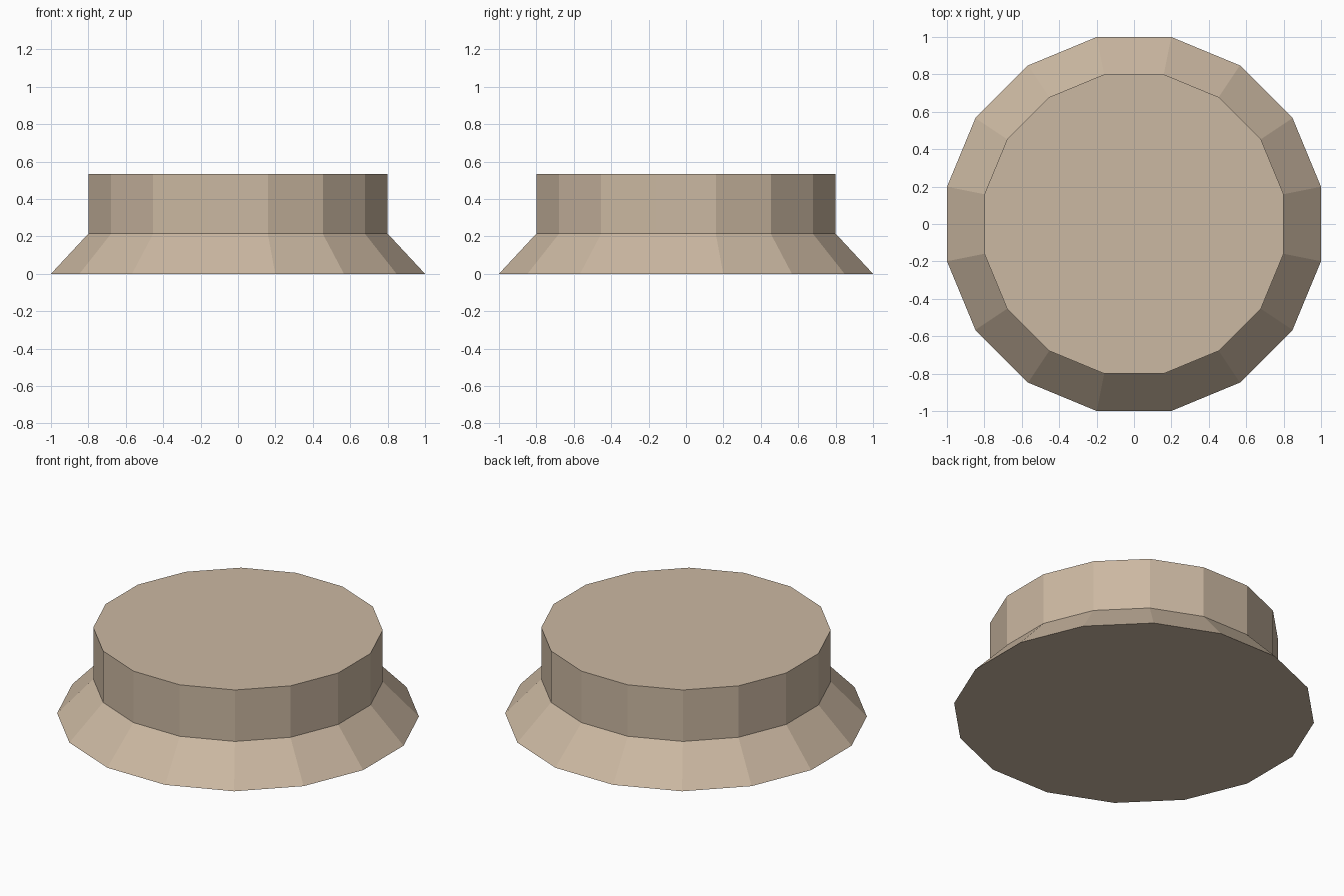
import bpy, bmesh, math

if "Cube" in bpy.data.objects:
    bpy.data.objects.remove(bpy.data.objects["Cube"])

SIDES = 16
# (distance from axis to flat side, height), bottom to top
PROFILE = [(1.0, 0.0), (0.8, 0.215), (0.8, 0.535)]

bm = bmesh.new()

# Rings of the flared foot and upright drum, turned so flats face the axes
rings = []
for apothem, z in PROFILE:
    r = apothem / math.cos(math.pi / SIDES)
    angles = [(i + 0.5) * 2 * math.pi / SIDES for i in range(SIDES)]
    rings.append([bm.verts.new((r * math.cos(a), r * math.sin(a), z)) for a in angles])

# Side walls
for low, high in zip(rings, rings[1:]):
    for i in range(SIDES):
        j = (i + 1) % SIDES
        bm.faces.new((low[i], low[j], high[j], high[i]))

# Closed bottom and top
bm.faces.new(rings[0][::-1])
bm.faces.new(rings[-1])

mesh = bpy.data.meshes.new("flared_round_base")
bm.to_mesh(mesh)
bm.free()
base = bpy.data.objects.new("flared_round_base", mesh)
bpy.context.collection.objects.link(base)

# Tan stone colour
tan = bpy.data.materials.new("tan_stone")
tan.diffuse_color = (0.60, 0.48, 0.36, 1.0)
tan.use_nodes = True
tan.node_tree.nodes["Principled BSDF"].inputs["Base Color"].default_value = tan.diffuse_color
mesh.materials.append(tan)
